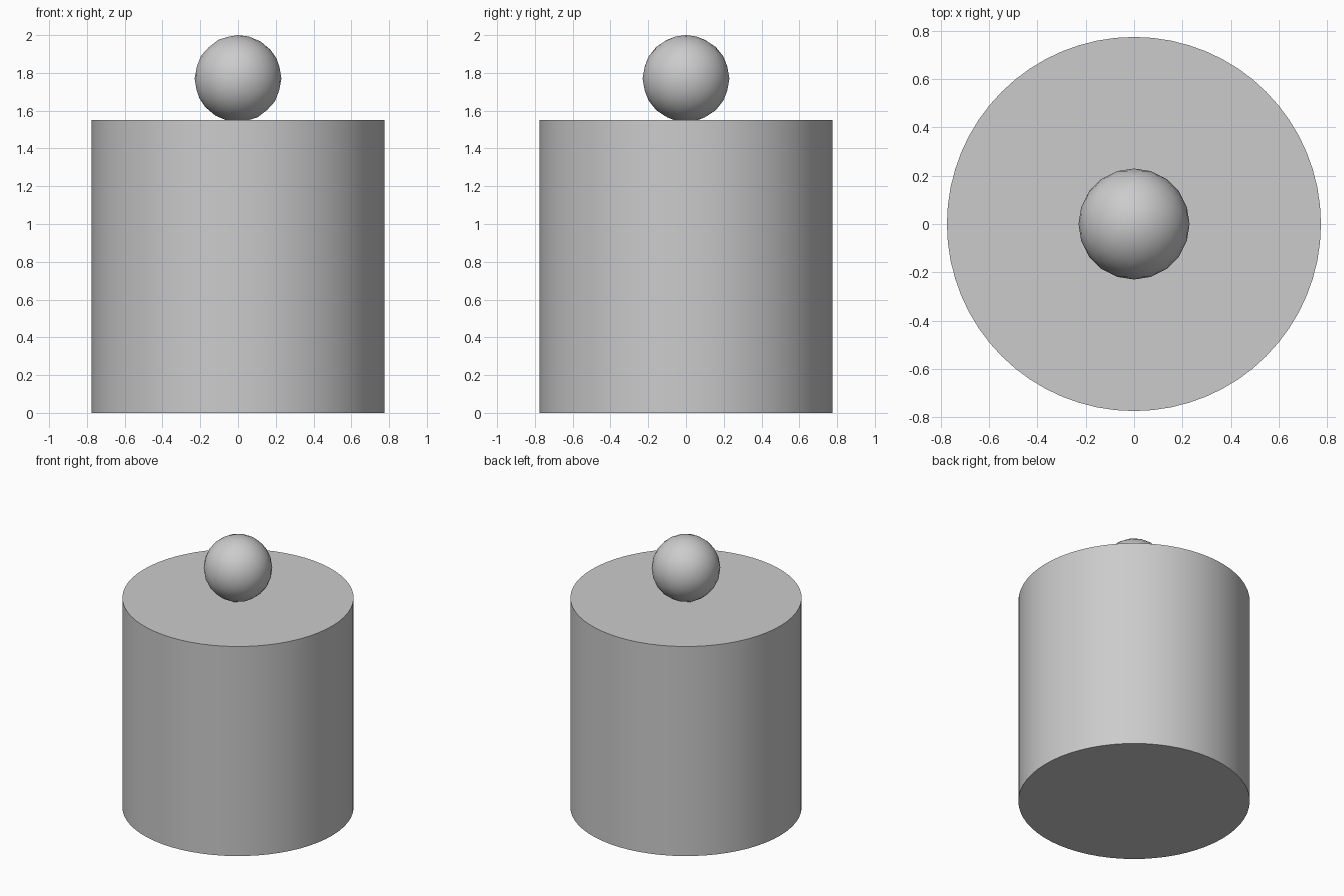
import bpy
import math

if "Cube" in bpy.data.objects:
    bpy.data.objects.remove(bpy.data.objects["Cube"])


def smooth(obj, name):
    obj.name = name
    bpy.ops.object.shade_smooth_by_angle(angle=math.radians(35))


# Solid drum standing on the floor
bpy.ops.mesh.primitive_cylinder_add(
    vertices=64, radius=0.775, depth=1.55, location=(0, 0, 0.775))
smooth(bpy.context.object, "drum_body")

# Ball resting on the lid, sunk very slightly into it
bpy.ops.mesh.primitive_ico_sphere_add(
    subdivisions=3, radius=0.23, location=(0, 0, 1.77))
smooth(bpy.context.object, "ball_knob")
